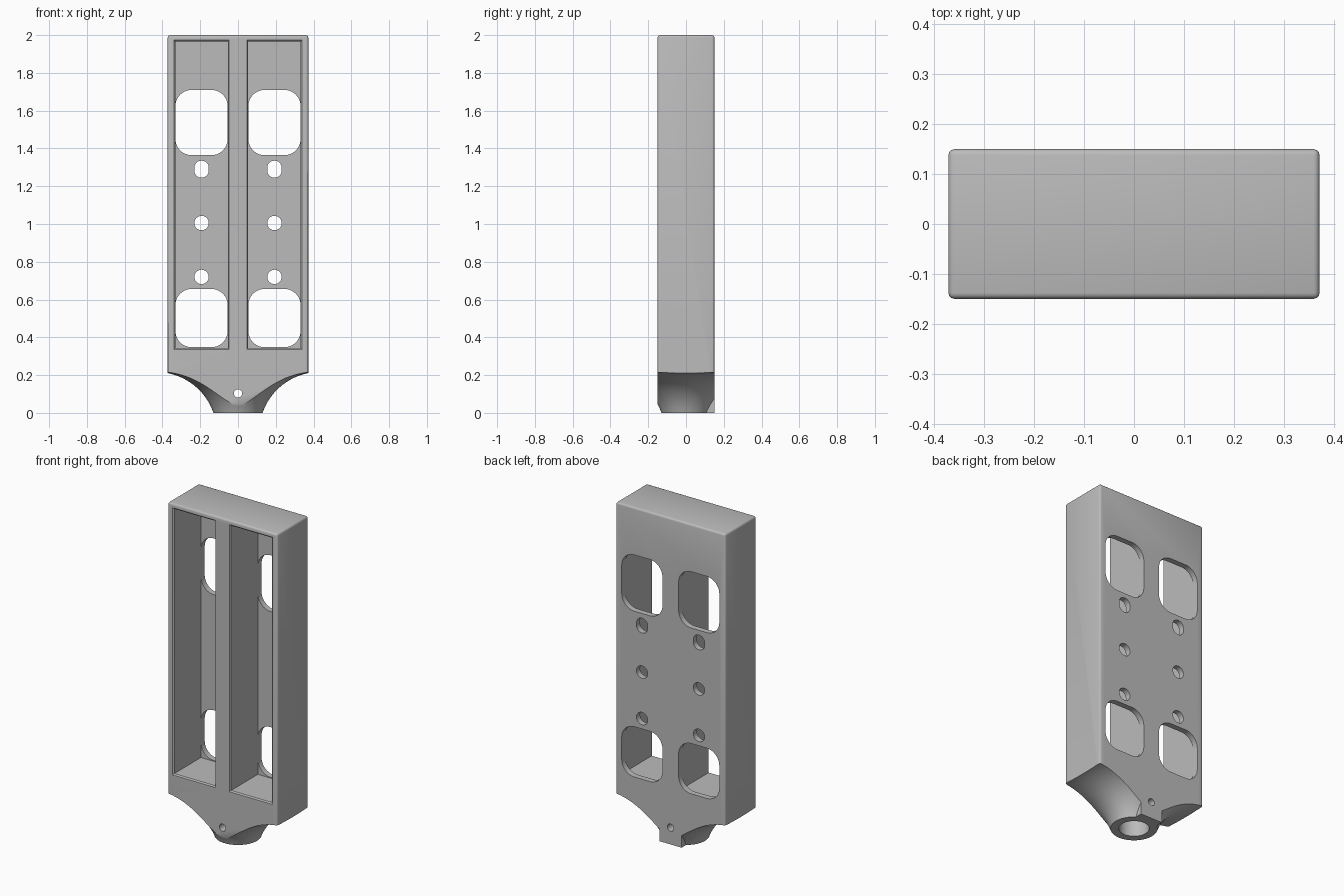
import bpy, bmesh, math
from mathutils import Matrix, Vector

old = bpy.data.objects.get("Cube")
if old:
    bpy.data.objects.remove(old, do_unlink=True)

grey = bpy.data.materials.new("plain grey")
grey.use_nodes = True
colour = (0.5, 0.5, 0.5, 1)
grey.diffuse_color = colour
grey.node_tree.nodes["Principled BSDF"].inputs["Base Color"].default_value = colour


def make_object(name, bm):
    bmesh.ops.recalc_face_normals(bm, faces=bm.faces)
    mesh = bpy.data.meshes.new(name)
    bm.to_mesh(mesh)
    bm.free()
    mesh.materials.append(grey)
    ob = bpy.data.objects.new(name, mesh)
    bpy.context.collection.objects.link(ob)
    return ob


def box(name, x, y, z, bevel=0):
    """Box between (low, high) limits; the bottom edges stay sharp."""
    bm = bmesh.new()
    bmesh.ops.create_cube(bm, size=1)
    for v in bm.verts:
        v.co = Vector([lim[0] if c < 0 else lim[1] for c, lim in zip(v.co, (x, y, z))])
    if bevel:
        edges = [e for e in bm.edges if max(v.co.z for v in e.verts) > z[0]]
        bmesh.ops.bevel(bm, geom=edges, offset=bevel, segments=3, profile=0.5, affect='EDGES')
    return make_object(name, bm)


def outline(cx, cz, w, h, r, steps=10):
    """Rounded rectangle in x and z; r = 0 gives plain corners."""
    pts = []
    for i, (sx, sz) in enumerate(((1, 1), (-1, 1), (-1, -1), (1, -1))):
        for k in range(steps + 1 if r else 1):
            a = math.pi / 2 * (i + k / steps)
            pts.append((cx + sx * (w / 2 - r) + r * math.cos(a),
                        cz + sz * (h / 2 - r) + r * math.sin(a)))
    return pts


def loft(name, sections):
    """Solid through (y, outline) sections."""
    bm = bmesh.new()
    rings = [[bm.verts.new((x, y, z)) for x, z in pts] for y, pts in sections]
    for a, b in zip(rings, rings[1:]):
        for i in range(len(a)):
            j = (i + 1) % len(a)
            bm.faces.new((a[i], a[j], b[j], b[i]))
    bm.faces.new(rings[0])
    bm.faces.new(rings[-1])
    bmesh.ops.remove_doubles(bm, verts=bm.verts, dist=1e-5)
    return make_object(name, bm)


def revolve(name, profile, steps=96):
    """Closed (radius, z) profile turned around the z axis."""
    bm = bmesh.new()
    rings = [[bm.verts.new(Matrix.Rotation(math.tau * s / steps, 3, 'Z') @ Vector((r, 0, z)))
              for r, z in profile] for s in range(steps)]
    for s in range(steps):
        a, b = rings[s], rings[(s + 1) % steps]
        for i in range(len(profile)):
            j = (i + 1) % len(profile)
            bm.faces.new((a[i], a[j], b[j], b[i]))
    return make_object(name, bm)


def cut(target, cutter):
    mod = target.modifiers.new("cut", 'BOOLEAN')
    mod.operation = 'DIFFERENCE'
    mod.solver = 'EXACT'
    mod.object = cutter
    bpy.context.view_layer.objects.active = target
    bpy.ops.object.modifier_apply(modifier=mod.name)
    bpy.data.objects.remove(cutter, do_unlink=True)


# Main block
body = box("holder_body", (-0.372, 0.372), (-0.15, 0.15), (0, 2), bevel=0.012)

# Flared neck, leaving a square tab at the back
arc = [(0.434 + 0.3216 * math.cos(math.radians(a)), -0.105 + 0.3216 * math.sin(math.radians(a)))
       for a in [165 - 75 * k / 20 for k in range(21)]]
flare = revolve("flare_cutter", arc + [(0.6, arc[-1][1]), (0.6, arc[0][1])])
cut(flare, box("tab", (-0.075, 0.075), (0.05, 0.3), (-0.1, 0.16)))
cut(body, flare)

# Socket bore in the neck and the cross pin hole
bm = bmesh.new()
bmesh.ops.create_cone(bm, cap_ends=True, segments=64, radius1=0.084, radius2=0.084, depth=0.5)
cut(body, make_object("bore_cutter", bm))
cut(body, loft("pin_cutter", [(y, outline(0, 0.103, 0.044, 0.044, 0.022)) for y in (-0.3, 0.3)]))

# Two open pockets with chamfered rims, each with windows and holes through the back wall
for side in (-1, 1):
    cx = side * 0.193
    cut(body, loft("pocket_cutter", [
        (y, outline(cx, 1.155, 0.278 + g, 1.624 + g, 0))
        for y, g in ((-0.17, 0.054), (-0.143, 0), (0.115, 0))]))
    for z, w, h, r in ((1.537, 0.276, 0.345, 0.085), (0.502, 0.276, 0.308, 0.085),
                       (1.29, 0.076, 0.09, 0.037), (1.005, 0.076, 0.076, 0.038),
                       (0.72, 0.076, 0.076, 0.038)):
        cut(body, loft("hole_cutter", [(y, outline(cx, z, w, h, r)) for y in (0.05, 0.3)]))

# Smooth curves, sharp edges
bpy.ops.object.select_all(action='DESELECT')
body.select_set(True)
bpy.context.view_layer.objects.active = body
bpy.ops.object.shade_smooth_by_angle(angle=math.radians(30))
